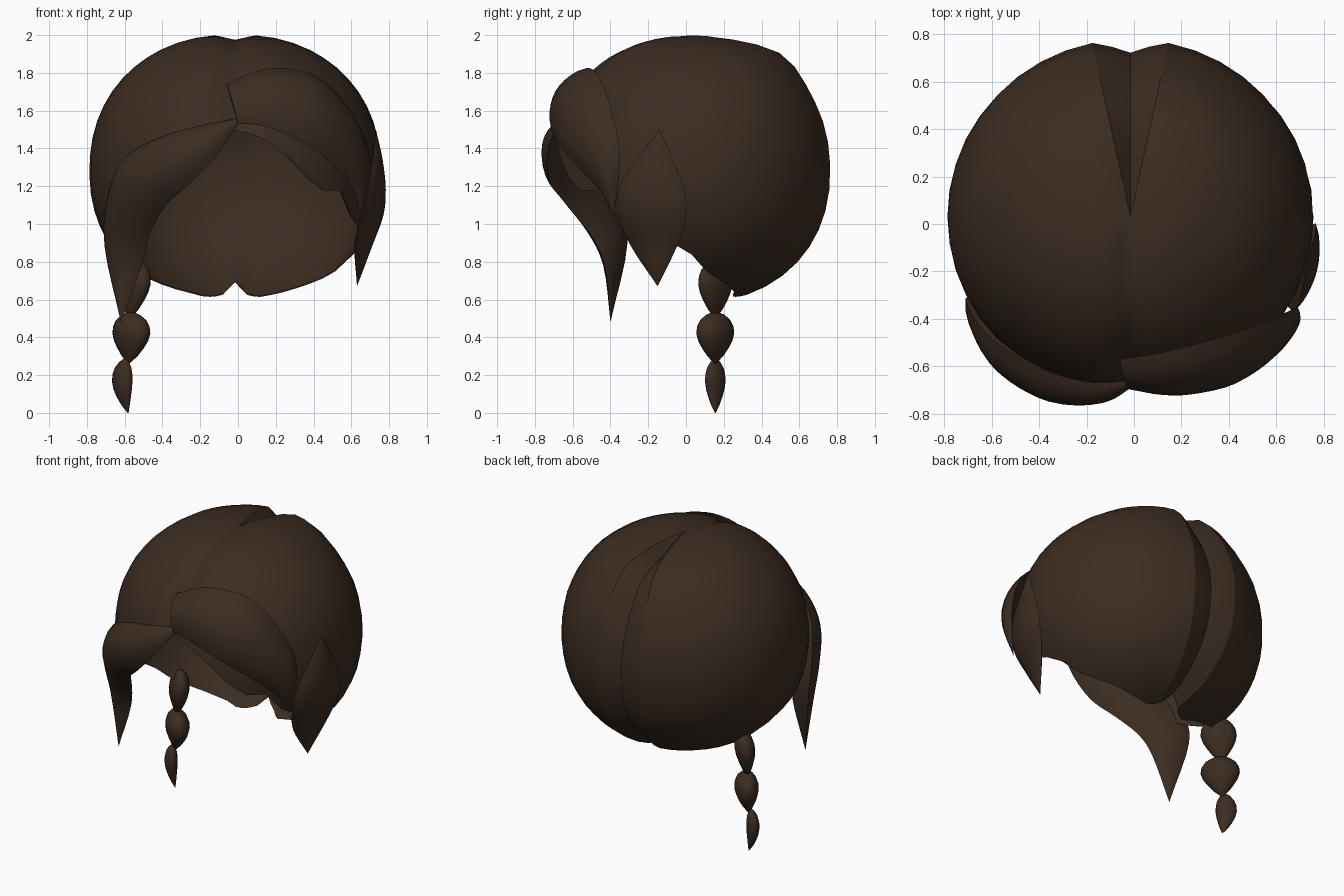
import bpy, bmesh, math, random
from mathutils import Vector

if "Cube" in bpy.data.objects:
    bpy.data.objects.remove(bpy.data.objects["Cube"])

random.seed(4)
hair = bpy.data.materials.new("dark_brown_hair")
hair.diffuse_color = (0.044, 0.0255, 0.0155, 1)
hair.use_nodes = True
hair.node_tree.nodes["Principled BSDF"].inputs["Base Color"].default_value = hair.diffuse_color
CENTRE = Vector((-0.015, 0.03, 1.28))


def finish(name, bm, angle, closed=True):
    if closed:
        bmesh.ops.remove_doubles(bm, verts=bm.verts, dist=0.0005)
        bmesh.ops.recalc_face_normals(bm, faces=bm.faces)
    mesh = bpy.data.meshes.new(name)
    bm.to_mesh(mesh)
    bm.free()
    mesh.materials.append(hair)
    ob = bpy.data.objects.new(name, mesh)
    bpy.context.collection.objects.link(ob)
    bpy.ops.object.select_all(action='DESELECT')
    bpy.context.view_layer.objects.active = ob
    ob.select_set(True)
    bpy.ops.object.shade_smooth_by_angle(angle=math.radians(angle))
    return ob


def skin(bm, rings):
    """Join closed rings of points and close both ends."""
    vr = [[bm.verts.new(p) for p in r] for r in rings]
    n = len(vr[0])
    for a, b in zip(vr, vr[1:]):
        for i in range(n):
            j = (i + 1) % n
            bm.faces.new((a[i], a[j], b[j], b[i]))
    bm.faces.new(vr[0][::-1])
    bm.faces.new(vr[-1])


def spline(pts, steps=4):
    """Catmull-Rom curve through the points."""
    p = [Vector(q) for q in pts]
    p = [2 * p[0] - p[1]] + p + [2 * p[-1] - p[-2]]
    out = []
    for i in range(1, len(p) - 2):
        a, b, c, d = p[i - 1:i + 3]
        for k in range(steps):
            t = k / steps
            out.append(0.5 * (2 * b + (c - a) * t + (2 * a - 5 * b + 4 * c - d) * t * t
                              + (3 * b - a - 3 * c + d) * t ** 3))
    return out + [p[-2]]


def lock(name, edge_a, edge_b, bulge, inner=-0.06, power=0.75):
    """Leaf-shaped lock of hair between two edge curves, bulging away from the head."""
    rings, n = [], 10
    for a, b in zip(spline(edge_a), spline(edge_b)):
        chord = b - a
        out = (a + b) / 2 - CENTRE
        out.z *= 0.5
        if chord.length > 1e-4:
            u = chord.normalized()
            out -= u * out.dot(u)
        out.normalize()
        size = chord.length
        arch = [max(0, math.sin(math.pi * i / n)) ** power for i in range(n + 1)]
        front = [a + chord * (i / n) + out * size * bulge * arch[i] for i in range(n + 1)]
        back = [a + chord * (i / n) + out * size * inner * arch[i] for i in range(n - 1, 0, -1)]
        rings.append(front + back)
    bm = bmesh.new()
    skin(bm, rings)
    bmesh.ops.dissolve_degenerate(bm, dist=0.0005, edges=bm.edges)
    return finish(name, bm, 45)


# Hair cap: outer shell with a parting valley front and back, plus a smooth lining
HEM = [(0, 71), (15, 80), (33, 96), (40, 98), (46, 97), (55, 108), (88, 124), (98, 138),
       (115, 147), (138, 159), (155, 161), (168, 158), (180, 155)]


def hem(az):
    for (a0, p0), (a1, p1) in zip(HEM, HEM[1:]):
        if az <= a1:
            return p0 + (p1 - p0) * (az - a0) / (a1 - a0)
    return HEM[-1][1]


def cap_point(az, phi, k):
    a, p = math.radians(az), math.radians(phi)
    s, c = math.sin(p), math.cos(p)
    s = s ** 0.92
    c = math.copysign(abs(c) ** 0.92, c)
    # fuller crown towards the back, shallow dip along the parting
    k += 0.05 * math.exp(-((phi - 37) / 14) ** 2) * max(0, -math.cos(a)) ** 1.5
    v = Vector((0.772 * s * math.sin(a) * k, -0.75 * s * math.cos(a) * k,
                (0.725 if c > 0 else 0.70) * c * k))
    if c > 0:
        v.z -= 0.03 * math.exp(-(v.x / 0.07) ** 2)
    return CENTRE + v


def ramp(x, lo, hi):
    return min(1, max(0, (x - lo) / (hi - lo)))


half = [0, 6, 12] + [12 + 8.667 * i for i in range(1, 19)] + [174, 180]
columns = half + [360 - a for a in half[-2:0:-1]]
limits = [hem(min(a, 360 - a)) + (random.uniform(-1, 1) if 12 < a < 348 else 0)
          for a in columns]
ROWS = 18


def valley(az, phi):
    m = min(az, 360 - az)
    front = 0.04 * ramp(12 - m, 0, 12) * ramp(phi, 28, 60)
    back = 0.075 * ramp(m - 168, 0, 12) * ramp(phi, 2, 16)
    return 1 - front - back


def lining(az, phi):
    m = min(az, 360 - az)
    inside = 0.955 - 0.03 * ramp(m, 140, 175)
    t = ramp(phi / hem(m), 0.86, 1)
    return inside * (1 - t) + (valley(az, phi) - 0.008) * t


def shell(name, scale, top, flip):
    bm = bmesh.new()
    pole = bm.verts.new(CENTRE + Vector((0, 0, top)))
    grid = [[bm.verts.new(cap_point(az, lim * r / ROWS, scale(az, lim * r / ROWS)))
             for r in range(1, ROWS + 1)] for az, lim in zip(columns, limits)]
    for a, b in zip(grid, grid[1:] + grid[:1]):
        bm.faces.new((pole, a[0], b[0]))
        for r in range(ROWS - 1):
            bm.faces.new((a[r], a[r + 1], b[r + 1], b[r]))
    if flip:
        bmesh.ops.reverse_faces(bm, faces=bm.faces)
    finish(name, bm, 18 if not flip else 60, closed=False)


shell("hair_cap", valley, 0.695, False)
shell("hair_cap_lining", lining, 0.662, True)

# Long swept fringe on the left
lock("left_fringe",
     [(0, -.66, 1.56), (-.2, -.665, 1.52), (-.42, -.60, 1.455), (-.61, -.475, 1.34),
      (-.69, -.37, 1.15), (-.705, -.31, .9), (-.62, -.4, .48)],
     [(0, -.68, 1.525), (-.1, -.735, 1.38), (-.25, -.72, 1.22), (-.38, -.63, 1.1),
      (-.465, -.51, .95), (-.51, -.43, .78), (-.62, -.4, .48)], 0.29, -0.16)

# Broad fringe on the right
lock("right_fringe",
     [(-.06, -.57, 1.74), (.1, -.545, 1.81), (.25, -.51, 1.825), (.42, -.46, 1.78),
      (.58, -.40, 1.62), (.69, -.35, 1.36), (.65, -.38, 1.04)],
     [(0, -.69, 1.53), (.1, -.71, 1.525), (.22, -.71, 1.49), (.38, -.67, 1.41),
      (.52, -.57, 1.3), (.61, -.46, 1.18), (.65, -.38, 1.04)], 0.22)

# Pointed side lock in front of the right ear
lock("right_side_lock",
     [(.73, -.14, 1.5), (.715, -.25, 1.36), (.69, -.35, 1.2), (.66, -.36, 1.05),
      (.62, -.29, .88), (.63, -.15, .67)],
     [(.73, -.14, 1.5), (.757, -.07, 1.34), (.768, -.01, 1.18), (.758, 0, 1.05),
      (.71, -.04, .9), (.63, -.15, .67)], 0.13, -0.12)

# Braid: three flattened teardrops turned diagonally
# (x top, x middle, x bottom, z top, z bottom, wide radius, narrow radius)
SHAPE = [(0, .15), (.06, .5), (.16, .8), (.28, .96), (.42, 1), (.56, .9),
         (.7, .7), (.84, .44), (.94, .2), (1, .04)]
BEADS = [(-.54, -.555, -.57, .81, .50, .112, .062),
         (-.57, -.565, -.58, .535, .26, .122, .074),
         (-.60, -.612, -.582, .285, 0, .066, .04)]
for i, (xt, xm, xb, zt, zb, wide, thin) in enumerate(BEADS):
    rings = []
    for t, w in SHAPE:
        x = xt * (1 - t) ** 2 + xb * t * t + (2 * xm - (xt + xb) / 2) * 2 * t * (1 - t)
        ring = []
        for k in range(14):
            u = wide * w * math.cos(math.tau * k / 14) * 0.7071
            v = thin * w * math.sin(math.tau * k / 14) * 0.7071
            ring.append((x - u + v, 0.155 + u + v, zt + (zb - zt) * t))
        rings.append(ring)
    bm = bmesh.new()
    skin(bm, rings)
    finish("braid_section_%d" % (i + 1), bm, 45)
